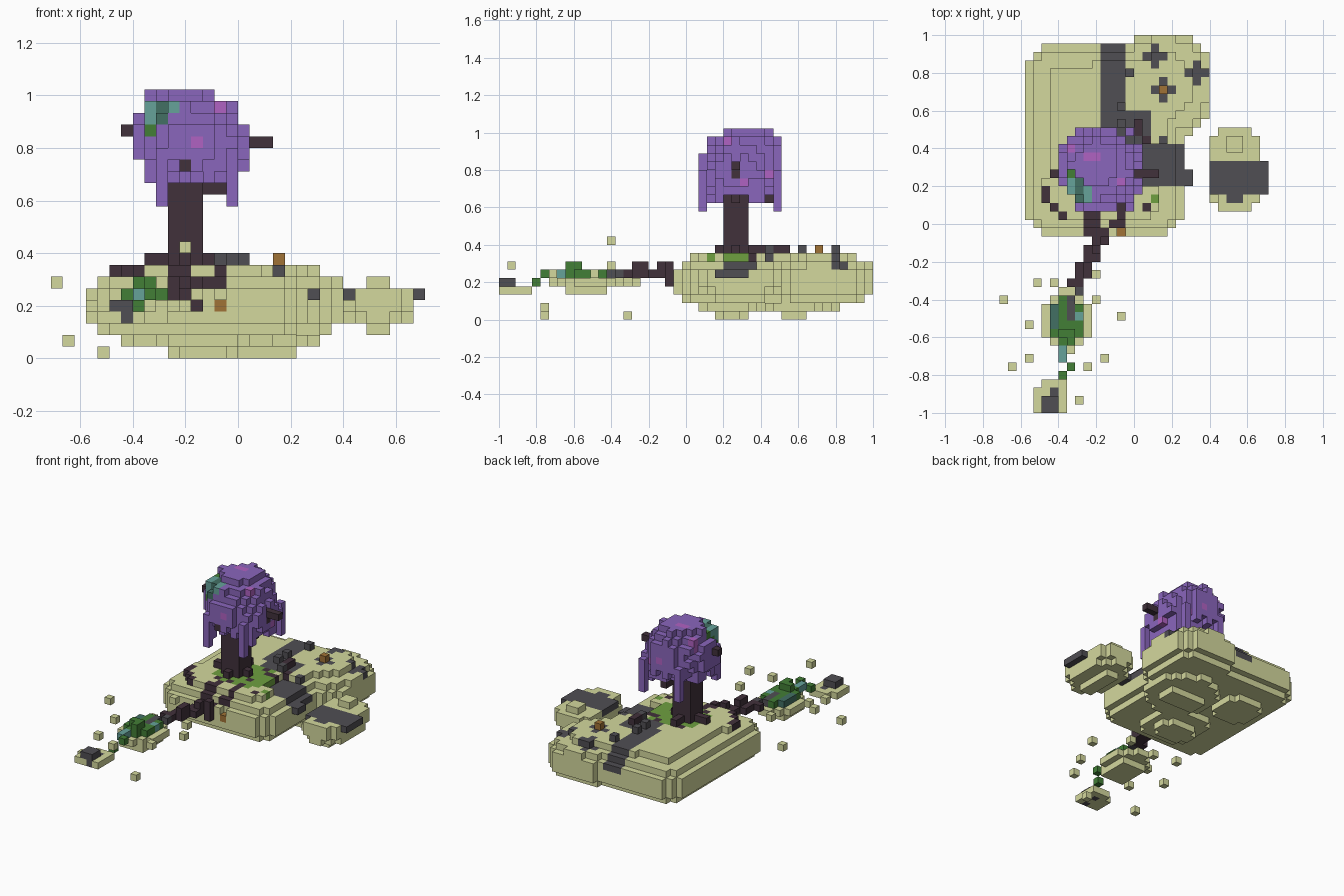
import bpy
import bmesh
import random
from mathutils import Vector

random.seed(4)
start_cube = bpy.data.objects.get("Cube")
if start_cube:
    bpy.data.objects.remove(start_cube, do_unlink=True)

UNIT = 2 / 45
ORIGIN = Vector((-16, -22.5, 0))

PALETTE = {
    "sand": "D4D89D", "stone": "504E53", "bark": "41313B", "purple": "8A66BC",
    "pink": "B062C2", "grass": "6EA040", "leaf": "427E36", "teal": "66A29A",
    "dark teal": "427064", "amber": "A07236",
}
NAMES = list(PALETTE)


def linear(text):
    srgb = [c / 255 for c in bytes.fromhex(text)]
    return [((c + 0.055) / 1.055) ** 2.4 for c in srgb] + [1]


def make_material(name):
    mat = bpy.data.materials.new(name)
    mat.use_nodes = True
    mat.diffuse_color = linear(PALETTE[name])
    shader = next(n for n in mat.node_tree.nodes if n.type == "BSDF_PRINCIPLED")
    shader.inputs["Base Color"].default_value = mat.diffuse_color
    return mat


MATERIALS = [make_material(n) for n in NAMES]
AXES = [Vector((1, 0, 0)), Vector((0, 1, 0)), Vector((0, 0, 1))]


def build(name, cells):
    """Skin a set of coloured cells with their exposed faces only."""
    bm = bmesh.new()
    corners = {}

    def vert(p):
        key = tuple(round(c) for c in p)
        if key not in corners:
            corners[key] = bm.verts.new((p + ORIGIN) * UNIT)
        return corners[key]

    for cell, colour in cells.items():
        base = Vector(cell)
        for a in range(3):
            n, u, v = AXES[a], AXES[a - 2], AXES[a - 1]
            for sign in (1, -1):
                if tuple(int(c) for c in base + n * sign) in cells:
                    continue
                p = base + n if sign > 0 else base
                ring = [p, p + u, p + u + v, p + v][::sign]
                face = bm.faces.new([vert(q) for q in ring])
                face.material_index = NAMES.index(colour)
    mesh = bpy.data.meshes.new(name)
    bm.to_mesh(mesh)
    bm.free()
    for mat in MATERIALS:
        mesh.materials.append(mat)
    bpy.context.collection.objects.link(bpy.data.objects.new(name, mesh))


def box(cells, xs, ys, zs, colour):
    """Fill an inclusive range of cells."""
    for x in range(xs[0], xs[1] + 1):
        for y in range(ys[0], ys[1] + 1):
            for z in range(zs[0], zs[1] + 1):
                cells[x, y, z] = colour


def oval(x, y, cx, cy, rx, ry):
    return ((x + 0.5 - cx) / rx) ** 2 + ((y + 0.5 - cy) / ry) ** 2 <= 1


def rounded(x, y, x0, x1, y0, y1, r):
    dx = max(x0 + r - x - 0.5, x + 0.5 - x1 + r, 0)
    dy = max(y0 + r - y - 0.5, y + 0.5 - y1 + r, 0)
    return dx * dx + dy * dy <= r * r


def on_path(x, y):
    return (12 <= x <= 14 and y >= 34 or 13 <= x <= 17 and 32 <= y <= 35
            or x >= 17 and 27 <= y <= 31 or (x, y) == (19, 32))


def lowered(x, y):
    """Ground one step below the main plateau."""
    return (x >= 17 and 27 <= y <= 31 or x > 18 and y < 32
            or x < 6 and y > 27 or x < 11 and y > 40)


# Main island: two rounded lobes, stepped inward towards the top
island = {}
for z, d, e in zip(range(2, 8), (0.6, 0, 0, 0, 0.7, 2), (0.6, 0, 0, 0, 0.4, 2)):
    for x in range(32):
        for y in range(20, 45):
            body = rounded(x, y, 3 + d, 22 - d, 21 + d, 44 - d, 4)
            lobe = rounded(x, y, 14 + e, 25 - e, 33 + e, 45 - e, 4)
            if (body or lobe) and not (z == 7 and lowered(x, y)):
                island[x, y, z] = "stone" if z >= 5 and on_path(x, y) else "sand"
box(island, (22, 22), (27, 28), (5, 5), "stone")

# Rounded bumps under the island
for cx, cy, r in ((18, 35.5, 5.2), (13, 28, 4.5), (9, 37, 3.5)):
    for x in range(3, 25):
        for y in range(21, 45):
            if oval(x, y, cx, cy, r, r):
                island[x, y, 1] = "sand"
            if r > 4 and oval(x, y, cx, cy, 3.4, 2):
                island[x, y, 0] = "sand"

# Grass and roots painted around the tree foot
for (x, y, z) in list(island):
    if z == 7 and oval(x, y, 13, 28.5, 4.4, 4):
        island[x, y, z] = random.choice(["grass", "grass", "grass", "bark"])
    if z >= 5 and 10 <= x <= 14 and y <= 25 and random.random() < 0.5:
        island[x, y, z] = "bark"
for x, y in ((5, 25), (5, 26), (6, 24), (7, 23), (17, 24), (17, 32), (14, 23)):
    island[x, y, 7] = "bark"
island[18, 25, 7] = "grass"

# Stone crosses set into the ground
for cx, cy in ((18, 42), (23, 40), (19, 38)):
    for dx, dy in ((0, 0), (1, 0), (-1, 0), (0, 1), (0, -1)):
        top = 7 if (cx + dx, cy + dy, 7) in island else 6
        island[cx + dx, cy + dy, top] = "stone"

# Amber block in a notch of the front edge
for z in (5, 6):
    island.pop((14, 21, z), None)
island[14, 21, 4] = "amber"

# Root bridge running down to the floating fragments
bridge = {}
for y in range(11, 26):
    x = round(8 + max(y - 13, 0) * 0.53)
    colour = "bark" if y > 14 else "stone"
    bridge[x, y, 5] = colour
    if y > 14:
        bridge[x - 1, y, 5] = colour
        if y % 3:
            bridge[x, y, 6] = colour
        if y > 19:
            bridge[x, y, 4] = colour
for cell in list(bridge):
    if cell in island:
        island[cell] = bridge.pop(cell)
build("main_island", island)
build("root_bridge", bridge)

# Loose stones and root lumps on the ground
lumps = {(19, 38, 8): "amber"}
for x, y in ((15, 40), (14, 36), (14, 34), (16, 32)):
    lumps[x, y, 8] = "stone"
for y in (33, 34):
    lumps[16, y, 8] = "bark"
build("ground_lumps", lumps)

# Small side island with its path slab
islet = {}
for z, d in ((2, 2), (3, 0.4), (4, 0), (5, 0)):
    for x in range(24, 32):
        for y in range(23, 35):
            notch = z == 5 and x == 25 and y < 26
            if rounded(x, y, 25 + d, 31 - d, 24 + d, 34 - d, 2.6 - d / 2) and not notch:
                islet[x, y, z] = "sand"
box(islet, (27, 28), (31, 32), (6, 6), "sand")
box(islet, (25, 31), (26, 29), (5, 5), "stone")
box(islet, (27, 28), (25, 25), (5, 5), "stone")
build("side_island", islet)

# Trunk with flared roots, low branches and two side stubs
trunk = {}
box(trunk, (10, 12), (27, 29), (8, 17), "bark")
box(trunk, (8, 13), (28, 28), (8, 8), "bark")
box(trunk, (11, 11), (26, 31), (8, 8), "bark")
box(trunk, (13, 14), (28, 28), (14, 14), "bark")
box(trunk, (12, 12), (30, 32), (14, 14), "bark")
box(trunk, (6, 6), (28, 28), (19, 19), "bark")
box(trunk, (16, 18), (28, 28), (18, 18), "bark")
build("tree_trunk", trunk)

# Canopy: a ragged dome with hanging tips and a teal leaf cluster
canopy = {}
for x in range(7, 17):
    for y in range(24, 34):
        for z in range(15, 23):
            lean = max(z - 19, 0) * 0.2
            dx, dy = (x - 11.5 - lean / 2) / 5, (y - 28.5 - lean) / 5
            dz = (z - 18.1 + (x - 11.5) * 0.15) / 4.8
            if dx * dx + dy * dy + dz * dz <= random.uniform(0.86, 1.12):
                canopy[x, y, z] = "purple"
        rim = oval(x, y, 12, 29, 4.9, 4.9) and not oval(x, y, 12, 29, 3.7, 3.7)
        if rim and x in (8, 9, 15) and random.random() < 0.6:
            box(canopy, (x, x), (y, y), (15 if x == 8 else 14, 17), "purple")
for x in (9, 15):
    for y in (24, 33):
        box(canopy, (x, x), (y, y), (13, 17), "purple")
box(canopy, (7, 7), (27, 30), (17, 19), "purple")
box(canopy, (8, 10), (26, 28), (20, 21), "purple")
mix = ["teal", "dark teal", "leaf", "teal", "dark teal"]
for (x, y, z) in canopy:
    if 8 <= x <= 10 and y <= 28 and 18 < z < 22 and x - z < -10:
        canopy[x, y, z] = mix[(x + 2 * y + z * 3) % 5]
    elif (x, z) == (12, 18) or (y, z) in ((29, 16), (32, 17)) and x > 13 or (
            z > 19 and (x, y) in ((10, 30), (11, 30), (14, 27), (8, 31))):
        canopy[x, y, z] = "pink"
    elif (x, z) == (11, 16) and y < 27 or y == 28 and z in (17, 18) and x > 14:
        canopy[x, y, z] = "bark"
build("tree_canopy", {c: n for c, n in canopy.items() if c not in trunk})

# Floating fragment with shrubs
fragment = {}
for x in range(5, 11):
    for y in range(7, 15):
        if oval(x, y, 8, 11, 3.1, 3.9):
            fragment[x, y, 4] = "sand"
        if oval(x, y, 8, 10.5, 2.2, 3):
            fragment[x, y, 3] = "sand"
        if oval(x, y, 8, 11, 2.2, 3.2) and (x, y, 5) not in bridge:
            edge = {6: "dark teal", 9: "teal"}.get(x, "leaf")
            fragment[x, y, 5] = random.choice(["leaf", edge])
            if x in (7, 8) and random.random() < 0.6:
                fragment[x, y, 6] = "leaf"
box(fragment, (7, 7), (6, 7), (5, 5), "teal")
fragment[8, 5, 5] = fragment[7, 4, 4] = "leaf"
build("shrub_fragment", fragment)

# End fragment with stones
tip = {}
box(tip, (4, 7), (0, 2), (3, 3), "sand")
box(tip, (5, 7), (3, 3), (3, 3), "sand")
box(tip, (5, 6), (0, 1), (4, 4), "stone")
tip[6, 0, 3] = tip[6, 2, 3] = "stone"
build("end_fragment", tip)

# Scattered drifting cubes
drift = {}
for cell in ((0, 13, 6), (4, 15, 0), (6, 15, 4), (3, 10, 5), (1, 5, 1), (3, 6, 4),
             (9, 1, 6), (10, 5, 0), (12, 6, 5), (14, 11, 5), (11, 13, 9), (11, 16, 4)):
    drift[cell] = "sand"
build("drifting_cubes", drift)
